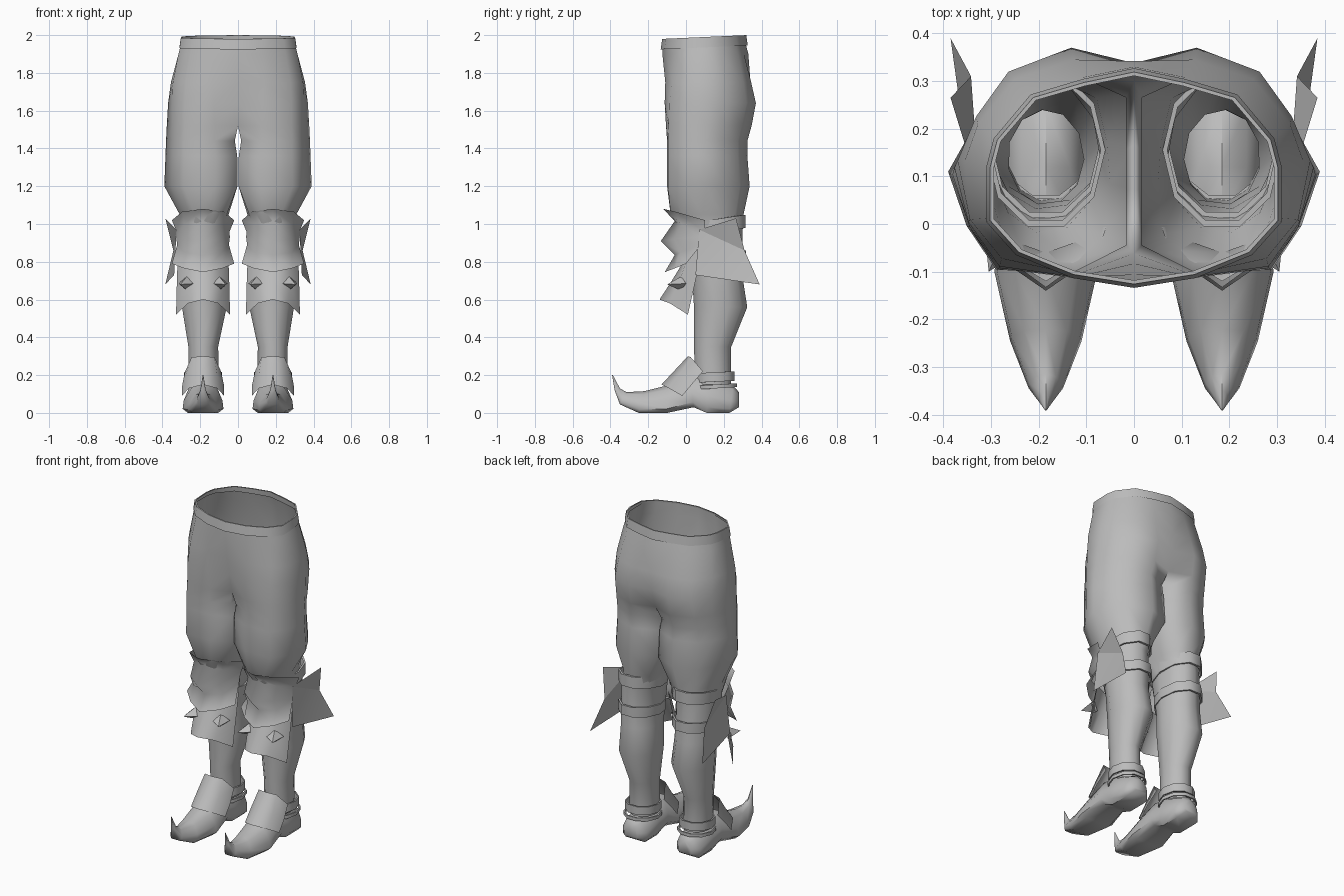
import bpy, bmesh, math
from math import cos, sin, pi

cube = bpy.data.objects.get("Cube")
if cube:
    bpy.data.objects.remove(cube)

grey = bpy.data.materials.new("plain_grey")
grey.use_nodes = True
tone = (0.5, 0.5, 0.5, 1)
grey.diffuse_color = tone
grey.node_tree.nodes["Principled BSDF"].inputs["Base Color"].default_value = tone

LEG_X = 0.185   # centre line of the lower leg
SIDES = 11      # points around each leg


def finish(name, bm, angle=50, facing_front=False):
    """Turn a bmesh into a smooth object mirrored to the other leg."""
    bmesh.ops.recalc_face_normals(bm, faces=bm.faces)
    if facing_front and sum(f.normal.y for f in bm.faces) > 0:
        bmesh.ops.reverse_faces(bm, faces=bm.faces)
    mesh = bpy.data.meshes.new(name)
    bm.to_mesh(mesh)
    bm.free()
    mesh.materials.append(grey)
    ob = bpy.data.objects.new(name, mesh)
    bpy.context.collection.objects.link(ob)
    bpy.ops.object.select_all(action="DESELECT")
    ob.select_set(True)
    bpy.context.view_layer.objects.active = ob
    bpy.ops.object.shade_smooth_by_angle(angle=math.radians(angle))
    mirror = ob.modifiers.new("mirror", "MIRROR")
    mirror.merge_threshold = 0.001


def skin(bm, rows, open_rows=0):
    """Bridge neighbouring rows; the first open_rows are not closed to rings."""
    rings = [[bm.verts.new(p) for p in row] for row in rows]
    for i, (a, b) in enumerate(zip(rings, rings[1:])):
        n = min(len(a), len(b))
        for j in range(n - 1 if i < open_rows else n):
            k = (j + 1) % n
            bm.faces.new((a[j], a[k], b[k], b[j]))
    return rings


# Cross-sections as fractions of a row's width and depth
HIP = [(0, 0), (.42, .045), (.8, .15), (1, .3), (1, .55), (.95, .68), (.7, .88), (.35, .95), (0, 1)]
THIGH = [(0, .13), (.3, 0), (.74, .01), (.9, .22), (1, .48), (.86, .7), (.72, .88),
         (.36, 1), (0, .86), (0, .6), (0, .4)]
CALF = [(.5 + .5 * cos(t), .5 + .5 * sin(t))
        for t in (math.radians(215) + 2 * pi * i / SIDES for i in range(SIDES))]


def section(z, x0, x1, y0, y1, blend):
    """Blend 0 is the hip, 1 the thigh and 2 the calf."""
    hip = HIP + THIGH[len(HIP):]
    a, b, t = (hip, THIGH, blend) if blend <= 1 else (THIGH, CALF, blend - 1)
    return [(x0 + (x1 - x0) * (p[0] + (q[0] - p[0]) * t),
             y0 + (y1 - y0) * (p[1] + (q[1] - p[1]) * t), z) for p, q in zip(a, b)]


# Trousers and lower legs: open half rings above the crotch, full rings below
HIP_ROWS = [(1.97, 0, .297, -.122, .312, 0), (1.9, 0, .315, -.125, .33, 0),
            (1.75, 0, .355, -.125, .362, .3), (1.64, 0, .37, -.122, .38, .6)]
LEG_ROWS = [(1.52, 0, .377, -.11, .352, .8), (1.44, .017, .381, -.1, .325, 1),
            (1.36, .004, .384, -.1, .325, 1),
            (1.2, .003, .39, -.1, .337, 1), (1.05, .05, .31, -.085, .305, 1.4),
            (.95, .07, .3, -.02, .3, 2), (.72, .07, .3, .03, .3, 2),
            (.56, .06, .3, .04, .325, 2), (.35, .105, .265, .04, .24, 2),
            (.15, .1, .265, .05, .24, 2)]
bm = bmesh.new()
rows = [section(*r)[:len(HIP)] for r in HIP_ROWS] + [section(*r) for r in LEG_ROWS]
skin(bm, rows, len(HIP_ROWS))
finish("trousers_and_legs", bm, 85)

# Waistband, slightly higher at the back
bm = bmesh.new()
rows = []
for z, grow in ((1.925, .012), (1.98, .004), (1.98, -.004)):
    row = section(z, 0, .298 + grow, -.122 - grow, .315 + grow, 0)[:len(HIP)]
    rows.append([(x, y, h + .045 * (y + .122)) for x, y, h in row])
skin(bm, rows, len(rows))
for v in bm.verts:
    v.co.z = min(v.co.z, 2)
finish("waistband", bm, 50)


def plate(name, rows, angle=80):
    """Curved armour plate; each row runs from the centre to one side."""
    bm = bmesh.new()
    full = [[(LEG_X - x, y, z) for x, y, z in r[:0:-1]] +
            [(LEG_X + x, y, z) for x, y, z in r] for r in rows]
    skin(bm, full, len(full))
    finish(name, bm, angle, True)


# Knee armour
plate("knee_plate", [
    [(0, -.12, 1.08), (.11, -.055, 1.065), (.165, .1, 1.02)],
    [(0, -.06, 1.015), (.1, -.025, 1.0), (.14, .1, .96)],
    [(0, -.133, .91), (.1, -.06, .92), (.142, .08, .93)],
    [(0, -.06, .835), (.1, -.03, .85), (.137, .08, .89)],
    [(0, -.113, .745), (.1, -.06, .765), (.165, 0, .79)]])
plate("shin_plate", [
    [(0, -.02, .79), (.09, .005, .81), (.13, .1, .91)],
    [(0, -.075, .7), (.09, -.035, .7), (.138, .055, .72)],
    [(0, -.14, .6), (.08, -.085, .58), (.143, .01, .52)]])

# Instep guard
plate("instep_guard", [
    [(0, .01, .3), (.06, .025, .295), (.095, .09, .22)],
    [(0, -.06, .225), (.075, -.03, .2), (.11, .03, .15)],
    [(0, -.13, .15), (.075, -.09, .13), (.112, -.02, .09)]])

# Flared fin on the outer side of each knee
bm = bmesh.new()
top, notch, low, base_low, base_top = [bm.verts.new(p) for p in (
    (.385, .265, 1.03), (.342, .31, .86), (.385, .39, .68), (.338, .05, .73), (.325, .07, .97))]
bm.faces.new((base_top, top, notch))
bm.faces.new((base_top, notch, base_low))
bm.faces.new((base_low, notch, low))
finish("knee_fin", bm, 20)

# Pyramid studs on the shin plates
bm = bmesh.new()
for side in (-1, 1):
    x = LEG_X + side * .085
    ring = [bm.verts.new((x + .045 * cos(i * pi / 2), -.025 + side * .025 * cos(i * pi / 2),
                          .685 + .038 * sin(i * pi / 2))) for i in range(4)]
    tip = bm.verts.new((x + side * .035, -.1, .68))
    for i in range(4):
        bm.faces.new((ring[i], ring[(i + 1) % 4], tip))
finish("shin_studs", bm, 20, True)


def strap(name, z, height, y, rx, ry, tilt):
    """Flat strap around the leg, rising towards the back."""
    bm = bmesh.new()
    ring = [(rx * cos(2 * pi * i / 10), ry * sin(2 * pi * i / 10)) for i in range(10)]
    rows = [[(LEG_X + a * s, y + b * s, z + h + tilt * b) for a, b in ring]
            for h, s in ((0, .92), (0, 1), (height, 1), (height, .92))]
    skin(bm, rows)
    finish(name, bm, 45)


strap("upper_knee_strap", .955, .07, .155, .125, .168, .15)
strap("lower_knee_strap", .785, .06, .165, .122, .16, .1)
strap("ankle_strap", .165, .05, .155, .1, .108, .05)
strap("lower_ankle_strap", .13, .02, .16, .106, .115, .06)

# Shoes with curled toes: bottom point, top point and half width per ring
SHOE = [(.28, .03, .28, .11, .045), (.23, 0, .25, .145, .085), (.11, 0, .12, .2, .085),
        (.04, .03, .02, .21, .088), (-.1, 0, -.1, .145, .108), (-.25, 0, -.22, .115, .075),
        (-.35, .045, -.315, .11, .036), (-.378, .12, -.35, .13, .014),
        (-.391, .2, -.388, .202, .002)]
OUTLINE = [(-.75, 0), (.75, 0), (1, .15), (.95, .45), (.6, .85), (0, 1),
           (-.6, .85), (-.95, .45), (-1, .15)]
bm = bmesh.new()
rings = skin(bm, [[(LEG_X + u * w, y0 + (y1 - y0) * t, z0 + (z1 - z0) * t) for u, t in OUTLINE]
                  for y0, z0, y1, z1, w in SHOE])
bm.faces.new(rings[0])
bm.faces.new(rings[-1])
finish("shoes", bm)
